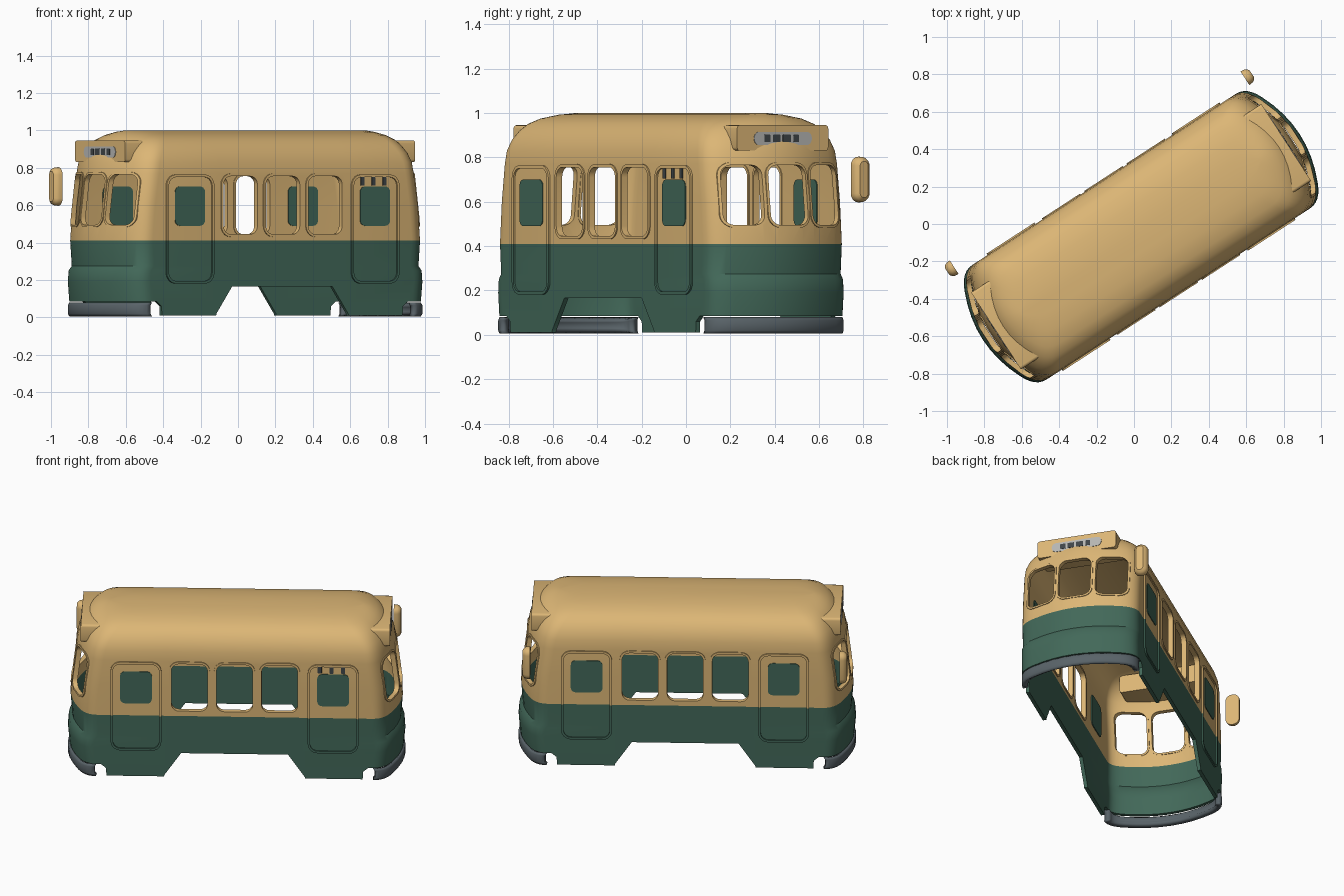
import bpy, bmesh, math
from mathutils import Matrix, Vector

if "Cube" in bpy.data.objects:
    bpy.data.objects.remove(bpy.data.objects["Cube"])


def material(name, rgb):
    m = bpy.data.materials.new(name)
    m.use_nodes = True
    m.diffuse_color = (*rgb, 1)
    m.node_tree.nodes["Principled BSDF"].inputs["Base Color"].default_value = (*rgb, 1)
    return m


CREAM = material("cream paint", (0.72, 0.47, 0.18))
GREEN = material("green paint", (0.055, 0.14, 0.1))
GREY = material("bumper grey", (0.1, 0.125, 0.14))
PALE = material("pale display", (0.47, 0.47, 0.45))
DARK = material("dark slots", (0.05, 0.06, 0.065))

PAINT_Z = 0.41   # height where green meets cream
# Body sections: height, half length, half width
RINGS = [(0.01, 1.0, .365), (0.08, 1.0, .365), (0.19, 1.01, .365), (0.25, 1.005, .365),
         (0.275, 0.985, .365), (PAINT_Z, 0.995, .365), (0.6, 0.98, .365), (0.77, 0.955, .365),
         (0.83, 0.945, .36), (0.88, 0.925, .345), (0.92, 0.9, .32), (0.95, 0.875, .29),
         (0.975, 0.84, .24), (0.992, 0.8, .16), (1.0, 0.76, .07)]
TO_WORLD = Matrix.Translation((0.038, -0.068, 0)) @ Matrix.Rotation(math.radians(33), 4, 'Z')
built = []


def add(name, bm, mat, two_tone=False):
    if two_tone:
        bmesh.ops.bisect_plane(bm, geom=bm.verts[:] + bm.edges[:] + bm.faces[:], dist=0.002,
                               plane_co=(0, 0, PAINT_Z), plane_no=(0, 0, 1))
        for f in bm.faces:
            f.material_index = int(f.calc_center_median().z < PAINT_Z)
    mesh = bpy.data.meshes.new(name)
    bm.to_mesh(mesh)
    bm.free()
    ob = bpy.data.objects.new(name, mesh)
    bpy.context.collection.objects.link(ob)
    mesh.materials.append(mat)
    if two_tone:
        mesh.materials.append(GREEN)
    built.append(ob)
    return ob


def quarter(L, W):
    """Plan of one corner, from mid side to mid end."""
    pts = [(0, W), (0.4, W)]
    for i in range(7):
        t = i / 6
        a, b, c = (1 - t) ** 2, 2 * t * (1 - t), t * t
        pts.append((L - .17 * a - .1 * b - .06 * c, W * (a + b + .74 * c)))
    return pts + [(L - .06 * k * k, .74 * W * k) for k in (.75, .5, .25, 0)]


def outline(L, W):
    q = quarter(L, W)
    r = q[::-1]
    return (q + [(u, -v) for u, v in r[1:]] + [(-u, -v) for u, v in q[1:]]
            + [(-u, v) for u, v in r[1:-1]])


def end_u(v, z):
    """Distance of the end wall at offset v and height z."""
    for (z0, L0, W0), (z1, L1, W1) in zip(RINGS, RINGS[1:]):
        if z0 <= z <= z1:
            t = (z - z0) / (z1 - z0)
            q = quarter(L0 + (L1 - L0) * t, W0 + (W1 - W0) * t)[2:]
            for (ua, va), (ub, vb) in zip(q, q[1:]):
                if vb <= abs(v) <= va:
                    return ua + (ub - ua) * (va - abs(v)) / (va - vb)
    return 0.9


def rrect(a0, a1, z0, z1, r, n=5):
    pts = []
    for i, (a, z) in enumerate([(a1 - r, z1 - r), (a0 + r, z1 - r),
                                (a0 + r, z0 + r), (a1 - r, z0 + r)]):
        for k in range(n + 1):
            t = (i + k / n) * math.pi / 2
            pts.append((a + r * math.cos(t), z + r * math.sin(t)))
    return pts


def on_side(s):
    return lambda a, z, d: (a, s * (.365 + d), z)


def on_end(s):
    return lambda a, z, d: (s * (end_u(a, z) + d), a, z)


def on_sign(s):
    return lambda a, z, d: (s * (.925 + d), a, z)


def across(a, z, d):
    return (a, d, z)


def along(a, z, d):
    return (d, a, z)


def prism(pts, place, d0, d1):
    bm = bmesh.new()
    lo, hi = ([bm.verts.new(place(a, z, d)) for a, z in pts] for d in (d0, d1))
    bm.faces.new(lo)
    bm.faces.new(hi)
    for i in range(len(pts)):
        bm.faces.new((lo[i - 1], lo[i], hi[i], hi[i - 1]))
    bmesh.ops.recalc_face_normals(bm, faces=bm.faces[:])
    return bm


def frame(name, box, r, w, place, d0, d1):
    """Raised rim of width w around a rounded opening."""
    a0, a1, z0, z1 = box
    inner, outer = rrect(*box, r), rrect(a0 - w, a1 + w, z0 - w, z1 + w, r + w)
    bm = bmesh.new()
    loops = [[bm.verts.new(place(a, z, d)) for a, z in pts]
             for pts, d in ((inner, d0), (inner, d1), (outer, d1), (outer, d0))]
    for k in range(4):
        p, q = loops[k - 1], loops[k]
        for i in range(len(p)):
            bm.faces.new((p[i - 1], p[i], q[i], q[i - 1]))
    bmesh.ops.recalc_face_normals(bm, faces=bm.faces[:])
    return add(name, bm, CREAM, True)


def loft(sections):
    bm = bmesh.new()
    rows = [[bm.verts.new((u, v, z)) for u, v in pts] for z, pts in sections]
    return bm, rows


# Body shell: lofted plan sections, hollow and open below
bm, rows = loft([(z, outline(L, W)) for z, L, W in RINGS])
for p, q in zip(rows, rows[1:]):
    for i in range(len(p)):
        bm.faces.new((p[i], p[i - 1], q[i - 1], q[i]))
bm.faces.new(rows[-1][::-1])
bmesh.ops.recalc_face_normals(bm, faces=bm.faces[:])
body = add("body_shell", bm, CREAM)
mod = body.modifiers.new("walls", 'SOLIDIFY')
mod.thickness, mod.offset = 0.022, -1

# Openings: side windows, end windows and the skirt profile
SIDE_WINDOWS = [(c - .108, c + .108, .445, .755) for c in (-.27, 0, .27)]
END_WINDOWS = [(-.31, -.13, .495, .765), (-.1, .1, .495, .765), (.13, .31, .495, .765)]
cuts = [prism(rrect(*b, .045), across, -.6, .6) for b in SIDE_WINDOWS]
cuts += [prism(rrect(*b, .045), along, -1.3, 1.3) for b in END_WINDOWS]
cuts.append(prism([(-.44, -.1), (-.42, .02), (-.32, .165), (.32, .165), (.42, .02), (.44, -.1)],
                  across, -.6, .6))
for s in (-1, 1):
    cuts.append(prism([(s * .76, -.1), (s * .77, .06), (s * .8, .085), (s * 1.2, .085),
                       (s * 1.2, -.1)], across, -.6, .6))
cutters = []
for c in cuts:
    cutter = add("cutter", c, CREAM)
    built.remove(cutter)
    cutter.hide_render = True
    cutters.append(cutter)
    mod = body.modifiers.new("cut", 'BOOLEAN')
    mod.operation, mod.solver, mod.object = 'DIFFERENCE', 'EXACT', cutter
bpy.context.view_layer.update()
bm = bmesh.new()
bm.from_mesh(body.evaluated_get(bpy.context.evaluated_depsgraph_get()).to_mesh())
built.remove(body)
for ob in cutters + [body]:
    bpy.data.objects.remove(ob)
add("body", bm, CREAM, True)

for s, side in ((-1, "right"), (1, "left")):
    # Side window rims, doors and door panels
    for i, b in enumerate(SIDE_WINDOWS):
        frame(f"{side}_window_rim_{i}", b, .045, .014, on_side(s), -.026, .006)
    for c in (-.59, .59):
        frame(f"{side}_door_frame", (c - .138, c + .138, .195, .75), .045, .014, on_side(s), -.005, .009)
        for d in (-.027, -.002):
            add(f"{side}_door_panel", prism(rrect(c - .095, c + .095, .49, .7, .03),
                                            on_side(s), d, d + .006), GREEN)
for c in (.51, .58, .65):
    add("door_slot", prism(rrect(c - .012, c + .012, .705, .75, .004), on_side(-1), 0, .004), DARK)

for s, end in ((1, "front"), (-1, "rear")):
    # End window rims
    for i, b in enumerate(END_WINDOWS):
        frame(f"{end}_window_rim_{i}", b, .045, .012, on_end(s), -.024, .006)

    # Bumper wrapped round the end
    bm, rows = loft([(z, [p for p in outline(L, .365)[:len(quarter(1, 1)) * 2 - 1] if p[0] > .82])
                     for z, L in ((.005, 1.0), (.02, 1.01), (.065, 1.01), (.08, 1.0))])
    for p, q in zip(rows, rows[1:]):
        for i in range(1, len(p)):
            bm.faces.new((p[i], p[i - 1], q[i - 1], q[i]))
    if s < 0:
        bmesh.ops.rotate(bm, verts=bm.verts[:], matrix=Matrix.Rotation(math.pi, 3, 'Z'))
    bumper = add(f"{end}_bumper", bm, GREY)
    mod = bumper.modifiers.new("thickness", 'SOLIDIFY')
    mod.thickness, mod.offset = 0.035, 0 - 1

    # Destination box with a pale display and dark bars
    bm = prism(rrect(-.245, .245, .83, .945, .015, 3), on_sign(s), -.17, 0)
    add(f"{end}_sign_box", bm, CREAM)
    add(f"{end}_display", prism(rrect(-.155, .155, .855, .915, .028), on_sign(s), -.001, .003), PALE)
    for v, w in ((-.085, .016), (-.035, .02), (.02, .022), (.07, .014)):
        add(f"{end}_display_bar", prism(rrect(v - w, v + w, .868, .902, .003, 2),
                                        on_sign(s), 0, .005), DARK)

    # Mirror: flat face inward, domed outward
    bm, rows = bmesh.new(), []
    for d, k in ((-.02, 1), (0, .97), (.014, .82), (.024, .5)):
        pts = rrect(-.043 * k, .043 * k, .7 - .06 - .043 * k, .7 + .06 + .043 * k, .04 * k)
        rows.append([bm.verts.new((s * (.947 + d), .408 + a, z)) for a, z in pts])
    for p, q in zip(rows, rows[1:]):
        for i in range(len(p)):
            bm.faces.new((p[i - 1], p[i], q[i], q[i - 1]))
    bm.faces.new(rows[0])
    bm.faces.new(rows[-1])
    bmesh.ops.recalc_face_normals(bm, faces=bm.faces[:])
    add(f"{end}_mirror", bm, CREAM)

# Turn everything into place and shade it
bpy.ops.object.select_all(action='DESELECT')
for ob in built:
    ob.data.transform(TO_WORLD)
    ob.select_set(True)
bpy.context.view_layer.objects.active = built[0]
bpy.ops.object.shade_smooth_by_angle(angle=math.radians(35))
